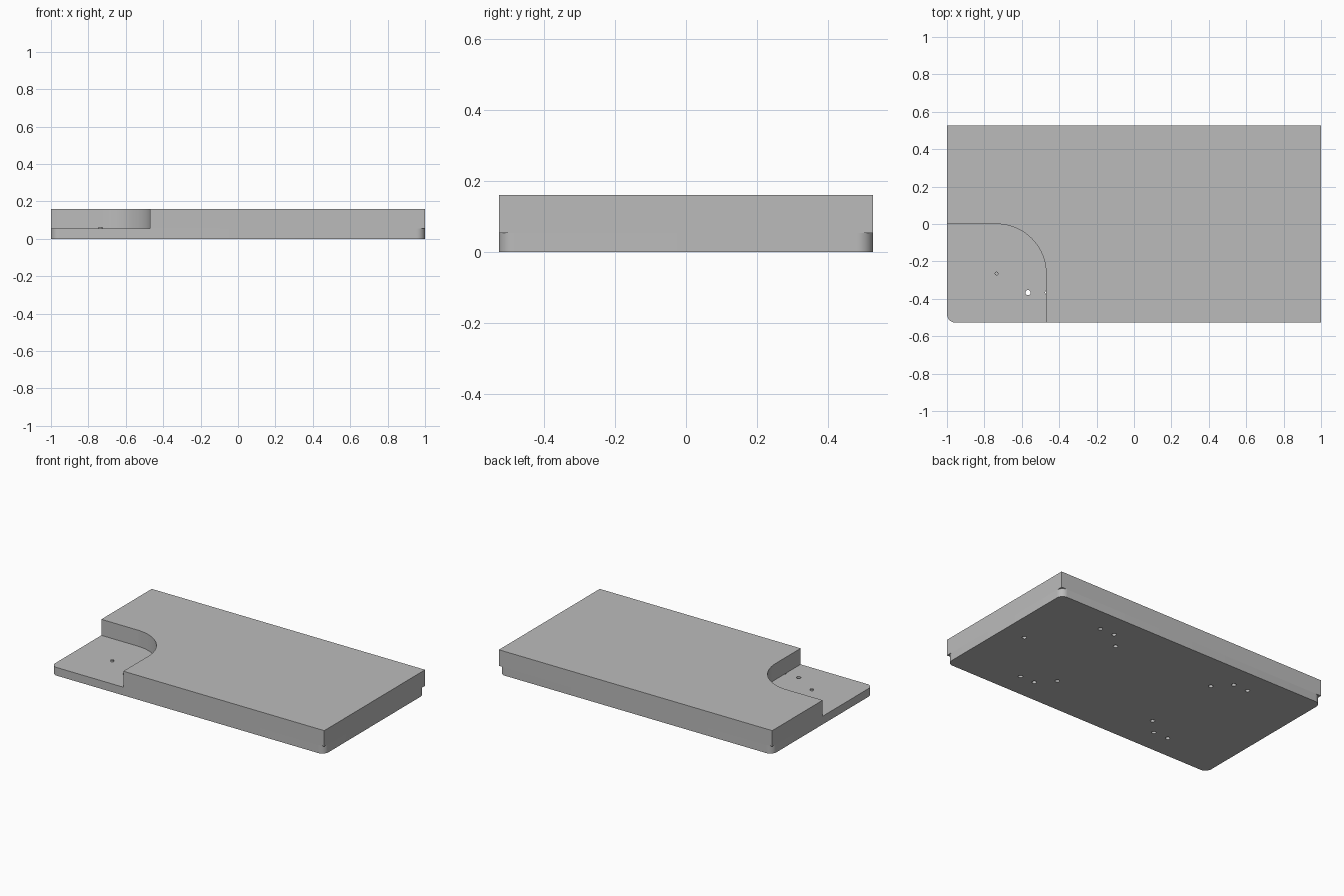
import bpy, bmesh
from math import sin, cos, pi, radians

if "Cube" in bpy.data.objects:
    bpy.data.objects.remove(bpy.data.objects["Cube"], do_unlink=True)

HALF_X, HALF_Y = 1.0, 0.527
BASE_TOP, SLAB_TOP = 0.054, 0.16
CORNER_R, NOTCH_R = 0.045, 0.265
NOTCH_X, NOTCH_Y = -0.735, -0.265     # centre of the notch arc

grey = bpy.data.materials.new("light_grey")
grey.use_nodes = True
grey.diffuse_color = (0.5, 0.5, 0.5, 1)
grey.node_tree.nodes["Principled BSDF"].inputs["Base Color"].default_value = (0.5, 0.5, 0.5, 1)


def arc(cx, cy, r, a0, a1, steps):
    """Points on an arc, angles in degrees."""
    angles = [radians(a0 + (a1 - a0) * i / steps) for i in range(steps + 1)]
    return [(cx + r * cos(a), cy + r * sin(a)) for a in angles]


def prisms(name, outlines, z0, z1):
    """One object of upright prisms, each extruded from an outline."""
    bm = bmesh.new()
    for outline in outlines:
        face = bm.faces.new([bm.verts.new((x, y, z0)) for x, y in outline])
        grown = bmesh.ops.extrude_face_region(bm, geom=[face])["geom"]
        top = [v for v in grown if isinstance(v, bmesh.types.BMVert)]
        bmesh.ops.translate(bm, verts=top, vec=(0, 0, z1 - z0))
    bmesh.ops.recalc_face_normals(bm, faces=bm.faces)
    mesh = bpy.data.meshes.new(name)
    bm.to_mesh(mesh)
    bm.free()
    mesh.materials.append(grey)
    obj = bpy.data.objects.new(name, mesh)
    bpy.context.collection.objects.link(obj)
    return obj


def select_only(obj):
    bpy.ops.object.select_all(action='DESELECT')
    obj.select_set(True)
    bpy.context.view_layer.objects.active = obj


def circle(x, y, r, steps=20):
    return arc(x, y, r, 0, 360, steps)[:-1]


# Base plate with rounded corners
outline = []
for i, (sx, sy) in enumerate([(1, 1), (-1, 1), (-1, -1), (1, -1)]):
    outline += arc(sx * (HALF_X - CORNER_R), sy * (HALF_Y - CORNER_R),
                   CORNER_R, 90 * i, 90 * i + 90, 10)
base = prisms("base_plate", [outline], 0, BASE_TOP)

# Mounting holes, three near each corner and one at the side
holes = [circle(sx * x, sy * y, 0.014)
         for sx in (1, -1) for sy in (1, -1)
         for x, y in [(0.567, 0.367), (0.461, 0.367), (0.367, 0.267)]]
holes.append(circle(0.845, 0, 0.014))
cutter = prisms("hole_cutter", holes, -0.05, 0.1)
cutter.hide_render = True
cut = base.modifiers.new("holes", 'BOOLEAN')
cut.operation, cut.solver, cut.object = 'DIFFERENCE', 'EXACT', cutter
select_only(base)
bpy.ops.object.modifier_apply(modifier=cut.name)
bpy.data.objects.remove(cutter, do_unlink=True)

# Upper slab with a round-cornered notch
notch = arc(NOTCH_X, NOTCH_Y, NOTCH_R, 90, 0, 24)
slab = prisms("upper_slab",
              [[(-HALF_X, HALF_Y), (-HALF_X, 0)] + notch +
               [(NOTCH_X + NOTCH_R, -HALF_Y), (HALF_X, -HALF_Y), (HALF_X, HALF_Y)]],
              BASE_TOP, SLAB_TOP)

# Small peg at the centre of the notch arc
peg = prisms("peg", [circle(NOTCH_X, NOTCH_Y, 0.01)], BASE_TOP - 0.01, 0.063)

for obj in (base, slab, peg):
    select_only(obj)
    bpy.ops.object.shade_smooth_by_angle(angle=radians(30))
